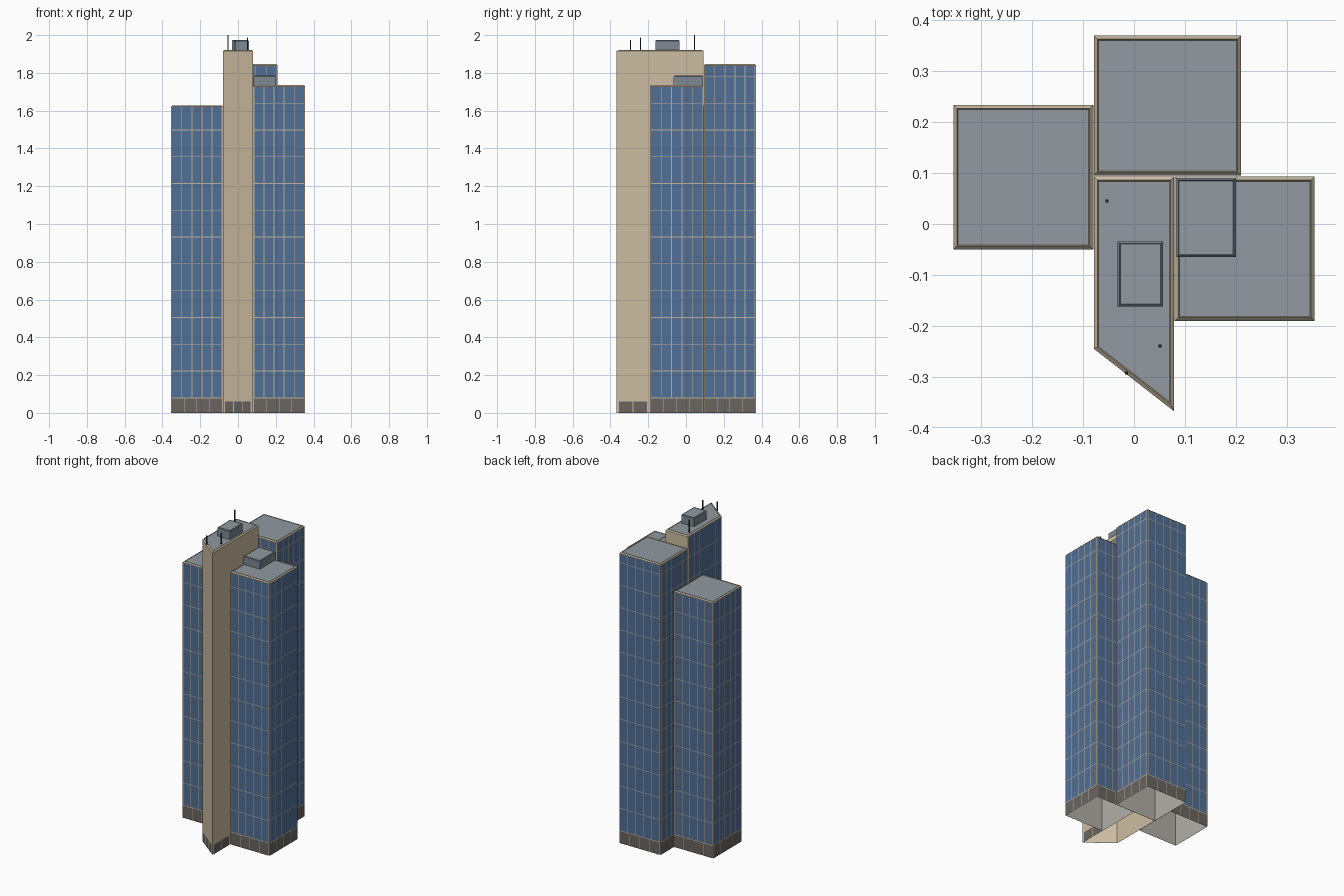
import bpy
import bmesh
from mathutils import Vector

cube = bpy.data.objects.get("Cube")
if cube:
    bpy.data.objects.remove(cube, do_unlink=True)


def material(name, r, g, b):
    """Flat material from display values 0-255, stored as linear."""
    col = [((c / 255 + 0.055) / 1.055) ** 2.4 for c in (r, g, b)] + [1]
    m = bpy.data.materials.new(name)
    m.use_nodes = True
    m.diffuse_color = col
    m.node_tree.nodes["Principled BSDF"].inputs["Base Color"].default_value = col
    return m


GLASS = material("blue_glass", 82, 112, 150)
STONE = material("beige_stone", 206, 190, 163)
TRIM = material("tan_trim", 190, 177, 154)
BASE = material("dark_base_panel", 106, 101, 97)
ROOF = material("roof_grey", 146, 154, 161)
PLANT = material("plant_room_grey", 126, 137, 148)
LINING = material("concrete_lining", 178, 175, 168)
METAL = material("dark_metal", 62, 64, 68)

FLOOR = 0.1418   # storey height
PLINTH = 0.08    # height of the base band
PROUD = 0.0015   # how far panels stand off the wall


def finish(bm, name, *mats):
    me = bpy.data.meshes.new(name)
    bm.to_mesh(me)
    bm.free()
    for m in mats:
        me.materials.append(m)
    ob = bpy.data.objects.new(name, me)
    bpy.context.collection.objects.link(ob)
    return ob


def rect(x0, x1, y0, y1):
    return [Vector(p) for p in ((x0, y0), (x1, y0), (x1, y1), (x0, y1))]


def inward(outline, d):
    """Offset a counter-clockwise outline inward by d."""
    result = []
    for i, p in enumerate(outline):
        e1 = (p - outline[i - 1]).normalized()
        e2 = (outline[(i + 1) % len(outline)] - p).normalized()
        n1, n2 = Vector((-e1.y, e1.x)), Vector((-e2.y, e2.x))
        result.append(p + (n1 + n2) * d / (1 + n1.dot(n2)))
    return result


def shell(name, outline, z0, z1, wall, roof, lip=0.007):
    """Open-bottomed block with a chamfered rim and a coloured roof."""
    bm = bmesh.new()
    rings = []
    for pts, z in ((outline, z0), (outline, z1 - lip), (inward(outline, lip), z1),
                   (inward(outline, lip * 1.3), z1 - lip / 2)):
        rings.append([bm.verts.new((p.x, p.y, z)) for p in pts])
    n = len(outline)
    for lo, hi in zip(rings, rings[1:]):
        for i in range(n):
            j = (i + 1) % n
            bm.faces.new((lo[i], lo[j], hi[j], hi[i]))
    bm.faces.new(rings[-1]).material_index = 1
    return finish(bm, name, wall, roof)


def lining(name, outline, z1, mat):
    """Inner wall surface, seen through the open underside."""
    bm = bmesh.new()
    pts = inward(outline, 0.003)
    lo, hi = ([bm.verts.new((p.x, p.y, z)) for p in pts] for z in (0, z1))
    n = len(pts)
    for i in range(n):
        j = (i + 1) % n
        bm.faces.new((lo[j], lo[i], hi[i], hi[j]))
    bm.faces.new(hi[::-1])
    return finish(bm, name, mat)


def panels(bm, a, b, z0, z1, cols, gap, margin=0.005):
    """A row of flat panels along the wall from a to b."""
    along = (b - a).normalized()
    out = Vector((along.y, -along.x)) * PROUD
    length = (b - a).length - 2 * margin
    for c in range(cols):
        s = margin + length * c / cols + gap / 2
        t = margin + length * (c + 1) / cols - gap / 2
        p, q = a + along * s + out, a + along * t + out
        bm.faces.new([bm.verts.new((v.x, v.y, z)) for v, z in
                      ((p, z0), (q, z0), (q, z1), (p, z1))])


def glazing(bm, a, b, top, cols, gap=0.0036):
    """Storeys of windows from the base band up to the rim."""
    z = PLINTH
    while z < top - 0.02:
        panels(bm, a, b, z + gap / 2, min(z + FLOOR, top) - gap / 2, cols, gap)
        z += FLOOR


def sides(outline):
    return zip(outline, outline[1:] + outline[:1])


# Three glazed towers around the core
towers = {
    "west_tower": (rect(-0.355, -0.08, -0.05, 0.234), 1.628),
    "north_tower": (rect(-0.079, 0.21, 0.095, 0.37), 1.847),
    "east_tower": (rect(0.08, 0.355, -0.191, 0.093), 1.735),
}
for name, (outline, top) in towers.items():
    shell(name + "_frame", outline, 0, top, TRIM, ROOF)
    lining(name + "_lining", outline, top - 0.03, LINING)
    windows, plinth = bmesh.new(), bmesh.new()
    for a, b in sides(outline):
        glazing(windows, a, b, top - 0.008, 5)
        panels(plinth, a, b, 0, PLINTH - 0.003, 4, 0.003, 0.003)
    finish(windows, name + "_windows", GLASS)
    finish(plinth, name + "_base_panels", BASE)

# Stone core with a slanted front
core = [Vector(p) for p in ((-0.079, -0.245), (0.079, -0.368), (0.079, 0.093), (-0.079, 0.093))]
CORE_TOP = 1.922
shell("core", core, 0, CORE_TOP, STONE, ROOF)
lining("core_lining", core, CORE_TOP - 0.03, STONE)

# Dark panels at the foot of the core
foot = bmesh.new()
panels(foot, core[0], core[1], 0, 0.06, 3, 0.005, 0.012)
panels(foot, core[1], core[1] + Vector((0, 0.177)), 0, 0.06, 2, 0.005, 0.012)
panels(foot, core[0] + Vector((0, 0.195)), core[0], 0, 0.06, 3, 0.005, 0.012)
finish(foot, "core_base_panels", BASE)

# Glazed west side of the core
west = bmesh.new()
glazing(west, core[3], core[0], CORE_TOP - 0.008, 6)
finish(west, "core_west_windows", GLASS)
back = bmesh.new()
panels(back, core[3], core[0], PLINTH, CORE_TOP - 0.007, 1, 0, 0)
for v in back.verts:
    v.co.x += PROUD / 2
finish(back, "core_west_mullions", TRIM)

# Roof plant rooms
shell("core_plant_room", rect(-0.032, 0.057, -0.162, -0.034), CORE_TOP - 0.006, 1.974, PLANT, ROOF, 0.004)
shell("east_plant_room", rect(0.083, 0.2, -0.065, 0.09), 1.729, 1.785, PLANT, ROOF, 0.004)

# Roof masts
for i, (x, y, top) in enumerate(((-0.053, 0.045, 2.0), (-0.015, -0.293, 1.975), (0.051, -0.24, 1.988))):
    shell("mast_%d" % (i + 1), rect(x - 0.003, x + 0.003, y - 0.003, y + 0.003),
          CORE_TOP - 0.006, top, METAL, METAL, 0.001)
